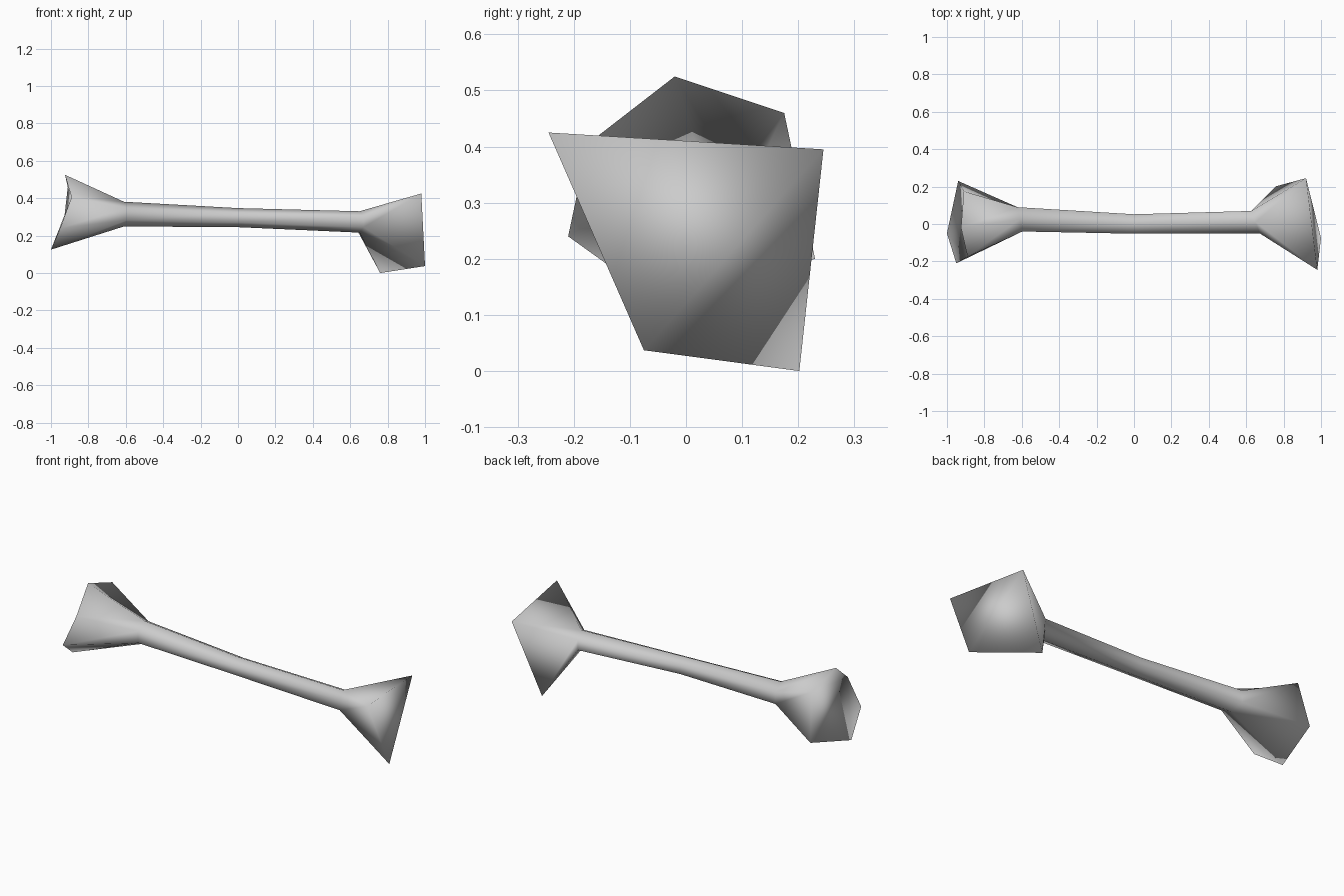
import bpy, bmesh
from math import sin, cos, pi

cube = bpy.data.objects.get("Cube")
if cube:
    bpy.data.objects.remove(cube, do_unlink=True)

SIDES = 6


def shaft_ring(x, y, z, ry, rz, lean=0.0):
    """Hexagonal section, starting at the top and turning toward +y."""
    ring = []
    for i in range(SIDES):
        a = 2 * pi * i / SIDES
        ring.append((x + lean * sin(a), y + ry * sin(a), z + rz * cos(a)))
    return ring


# Flared end on the -x side: six corners
flare_a = [(-0.925, -0.02, 0.525), (-0.91, 0.175, 0.46), (-0.94, 0.23, 0.20),
           (-1.0, -0.05, 0.125), (-0.95, -0.21, 0.24), (-0.89, -0.175, 0.405)]

# Flared end on the +x side: four corners, two shared by neighbouring sides
front_top, back_top = (0.98, -0.245, 0.425), (0.92, 0.245, 0.395)
back_low, front_low = (0.76, 0.202, 0.0), (1.0, -0.075, 0.037)
flare_b = [front_top, back_top, back_low, back_low, front_low, front_top]

sections = [
    flare_a,
    shaft_ring(-0.61, 0.025, 0.315, 0.075, 0.066, -0.015),
    shaft_ring(0.0, 0.0, 0.296, 0.06, 0.051),
    shaft_ring(0.65, 0.01, 0.273, 0.069, 0.057, -0.025),
    flare_b,
]

bm = bmesh.new()
made = {}


def vert(co):
    if co not in made:
        made[co] = bm.verts.new(co)
    return made[co]


rings = [[vert(co) for co in section] for section in sections]


def add_face(corners):
    unique = list(dict.fromkeys(corners))
    if len(unique) > 2:
        bm.faces.new(unique)


# Skin between neighbouring sections
for r, s in zip(rings, rings[1:]):
    for i in range(SIDES):
        j = (i + 1) % SIDES
        add_face([r[i], r[j], s[j], s[i]])

# End caps
first = rings[0]
for i in range(SIDES - 2):
    add_face([first[5], first[i], first[i + 1]])
a, b, c, d = (made[p] for p in (front_top, back_top, back_low, front_low))
add_face([a, b, d])
add_face([b, c, d])

bmesh.ops.recalc_face_normals(bm, faces=bm.faces[:])
for f in bm.faces:
    f.smooth = True

mesh = bpy.data.meshes.new("bone")
bm.to_mesh(mesh)
bm.free()

# Plain grey colour
grey = bpy.data.materials.new("light_grey")
grey.use_nodes = True
colour = (0.6, 0.6, 0.6, 1.0)
grey.diffuse_color = colour
grey.node_tree.nodes["Principled BSDF"].inputs["Base Color"].default_value = colour
mesh.materials.append(grey)

bone = bpy.data.objects.new("bone", mesh)
bpy.context.collection.objects.link(bone)
